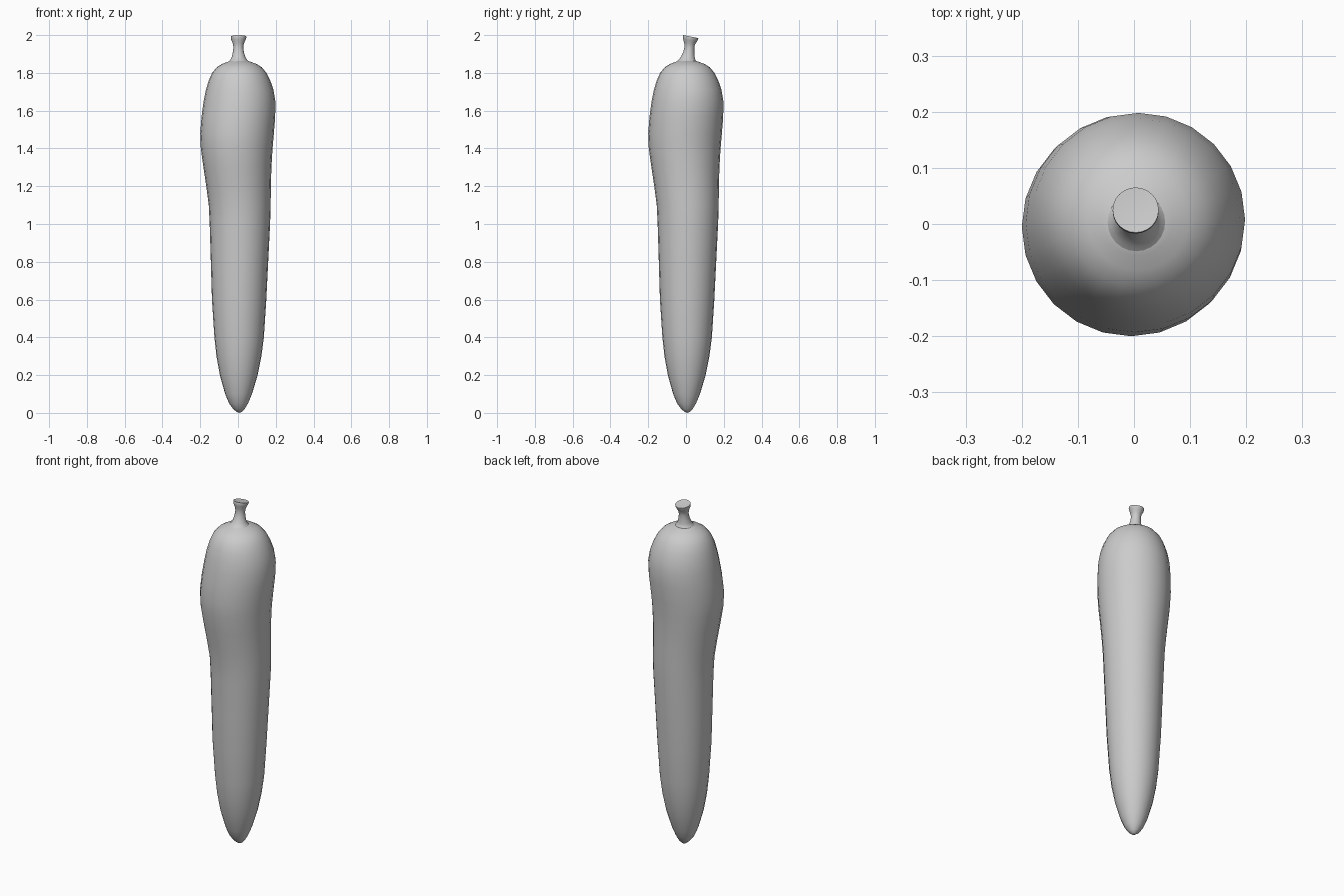
import bpy, bmesh, math
from mathutils import Matrix, Vector

SEG = 24


def loft(name, rings, cap_top_dip=0.0):
    """Skin a stack of circular rings: (z, radius, centre x, centre y, tilt about x)."""
    bm = bmesh.new()
    loops = []
    for z, r, cx, cy, tilt in rings:
        rot = Matrix.Rotation(tilt, 3, 'X')
        loop = []
        for i in range(SEG):
            a = 2 * math.pi * i / SEG
            p = rot @ Vector((r * math.cos(a), r * math.sin(a), 0))
            loop.append(bm.verts.new(p + Vector((cx, cy, z))))
        loops.append(loop)
    for a, b in zip(loops, loops[1:]):
        for i in range(SEG):
            j = (i + 1) % SEG
            bm.faces.new((a[i], a[j], b[j], b[i]))
    z, r, cx, cy, tilt = rings[0]
    low = bm.verts.new((cx, cy, z - 0.004))
    z, r, cx, cy, tilt = rings[-1]
    high = bm.verts.new((cx, cy, z - cap_top_dip))
    for i in range(SEG):
        j = (i + 1) % SEG
        bm.faces.new((low, loops[0][j], loops[0][i]))
        bm.faces.new((high, loops[-1][i], loops[-1][j]))
    bmesh.ops.recalc_face_normals(bm, faces=bm.faces)
    me = bpy.data.meshes.new(name)
    bm.to_mesh(me)
    bm.free()
    ob = bpy.data.objects.new(name, me)
    bpy.context.collection.objects.link(ob)
    bpy.ops.object.select_all(action='DESELECT')
    ob.select_set(True)
    bpy.context.view_layer.objects.active = ob
    bpy.ops.object.shade_smooth_by_angle(angle=math.radians(50))
    return ob


# Root body: z, radius, sideways drift (same along x and y)
profile = [
    (0.004, 0.012, 0.007), (0.02, 0.030, 0.005), (0.05, 0.050, 0.003), (0.10, 0.071, 0.003),
    (0.20, 0.100, 0.004), (0.30, 0.119, 0.005), (0.40, 0.131, 0.006), (0.60, 0.144, 0.006),
    (0.80, 0.152, 0.008), (1.00, 0.160, 0.010), (1.10, 0.164, 0.009), (1.20, 0.171, 0.003),
    (1.30, 0.180, -0.003), (1.40, 0.190, -0.007), (1.48, 0.195, -0.005), (1.57, 0.195, 0.002),
    (1.65, 0.190, 0.008), (1.71, 0.179, 0.009), (1.76, 0.163, 0.008), (1.80, 0.144, 0.007),
    (1.83, 0.119, 0.007), (1.848, 0.090, 0.007), (1.858, 0.062, 0.006), (1.865, 0.046, 0.004),
]
loft("carrot_root", [(z, r, d, d, 0) for z, r, d in profile])

# Short stalk, flared at both ends and leaning back, with a slightly dished cut
loft("stalk", [
    (1.857, 0.058, 0.005, 0.003, 0), (1.868, 0.045, 0.004, 0.005, 0),
    (1.885, 0.036, 0.003, 0.010, -0.03), (1.91, 0.029, 0.002, 0.015, -0.08),
    (1.935, 0.026, 0.002, 0.018, -0.12), (1.955, 0.029, 0.002, 0.019, -0.15),
    (1.972, 0.037, 0.002, 0.021, -0.18), (1.985, 0.041, 0.003, 0.023, -0.2),
    (1.992, 0.041, 0.003, 0.025, -0.2),
], cap_top_dip=0.004)
